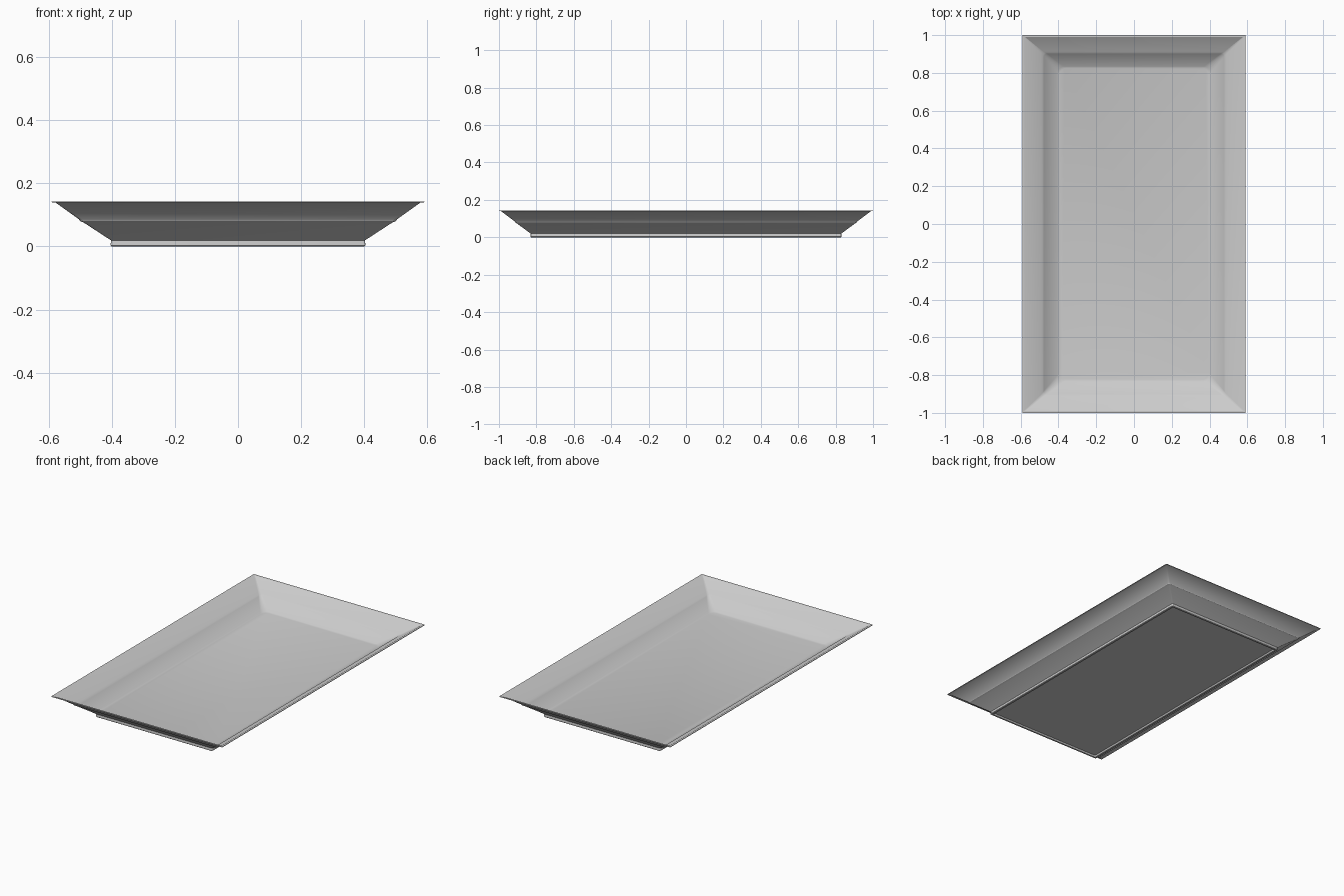
import bpy, bmesh, math

if "Cube" in bpy.data.objects:
    bpy.data.objects.remove(bpy.data.objects["Cube"])

# Cross-section from recessed underside, out and up to the rim, down to the floor:
# (half width x, half length y, height z, corner radius)
PROFILE = [
    (0.385, 0.815, 0.010, 0.006),   # recessed underside
    (0.390, 0.820, 0.001, 0.006),
    (0.400, 0.828, 0.000, 0.006),   # foot
    (0.404, 0.831, 0.003, 0.006),
    (0.402, 0.830, 0.019, 0.006),
    (0.488, 0.905, 0.075, 0.010),   # lower outer wall
    (0.500, 0.914, 0.080, 0.010),   # outer step
    (0.504, 0.917, 0.086, 0.010),
    (0.578, 0.988, 0.139, 0.004),   # upper outer wall
    (0.591, 1.000, 0.140, 0.003),   # rim
    (0.591, 1.000, 0.143, 0.003),
    (0.579, 0.989, 0.143, 0.004),
    (0.492, 0.914, 0.086, 0.012),   # upper inner wall
    (0.482, 0.906, 0.083, 0.015),   # inner step
    (0.477, 0.901, 0.077, 0.018),
    (0.405, 0.834, 0.028, 0.035),   # lower inner wall
    (0.396, 0.826, 0.025, 0.040),   # floor edge
]
CORNER_STEPS = 5


def ring(bm, hx, hy, z, r):
    """Rounded rectangle of vertices, counter-clockwise."""
    verts = []
    for q, (sx, sy) in enumerate([(1, 1), (-1, 1), (-1, -1), (1, -1)]):
        for i in range(CORNER_STEPS + 1):
            a = math.pi / 2 * (q + i / CORNER_STEPS)
            verts.append(bm.verts.new((sx * (hx - r) + r * math.cos(a),
                                       sy * (hy - r) + r * math.sin(a), z)))
    return verts


# Tray shell lofted through all the rings
bm = bmesh.new()
rings = [ring(bm, *p) for p in PROFILE]
n = len(rings[0])
for lower, upper in zip(rings, rings[1:]):
    for i in range(n):
        j = (i + 1) % n
        bm.faces.new((lower[i], lower[j], upper[j], upper[i]))
bm.faces.new(rings[0][::-1])
bm.faces.new(rings[-1])
bmesh.ops.recalc_face_normals(bm, faces=bm.faces)

mesh = bpy.data.meshes.new("tray")
bm.to_mesh(mesh)
bm.free()
tray = bpy.data.objects.new("tray", mesh)
bpy.context.collection.objects.link(tray)
bpy.context.view_layer.objects.active = tray
tray.select_set(True)
bpy.ops.object.shade_smooth_by_angle(angle=math.radians(30))
